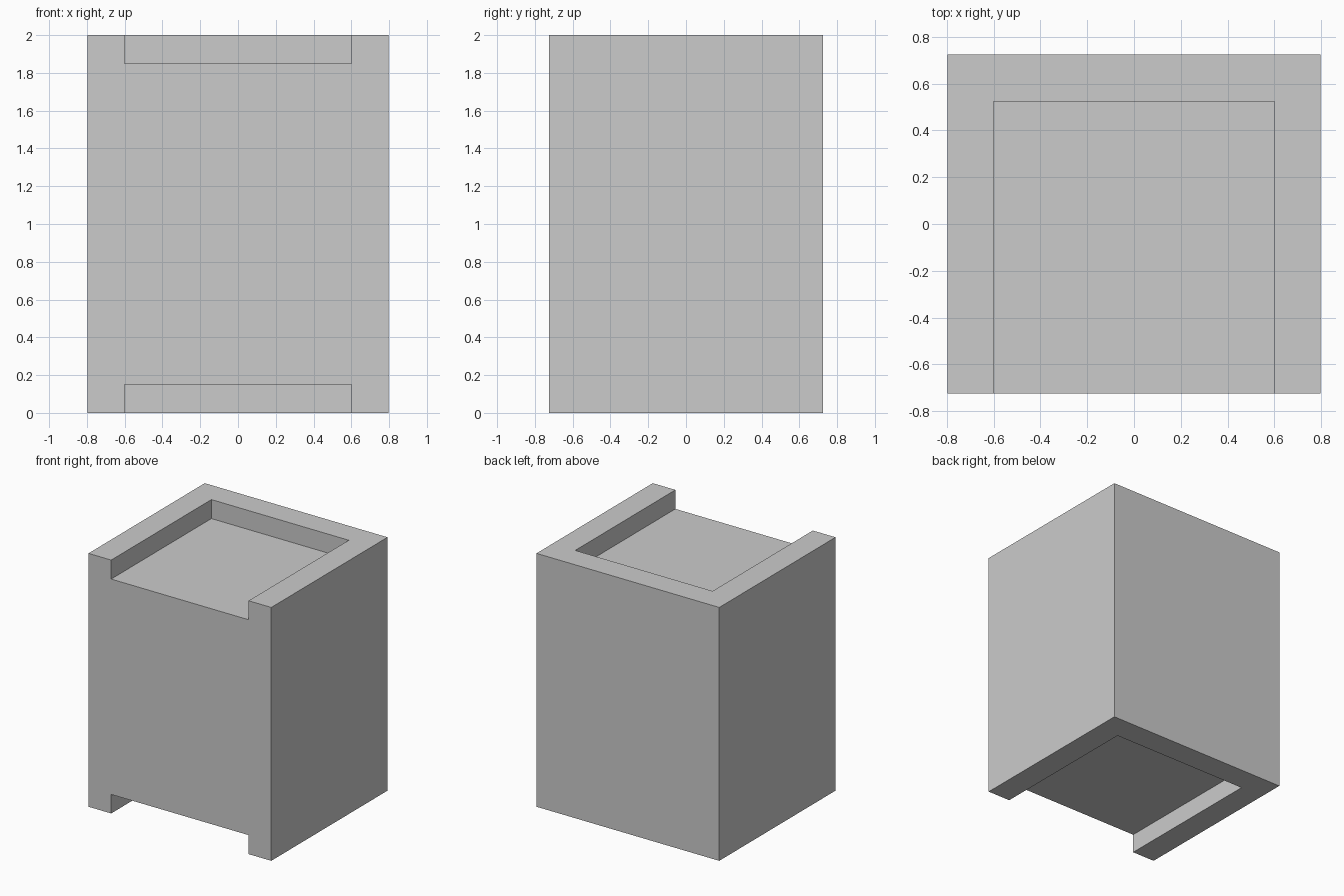
import bpy

if "Cube" in bpy.data.objects:
    bpy.data.objects.remove(bpy.data.objects["Cube"])

W, D, H = 1.596, 1.45, 2.0    # overall size
WALL, DEPTH = 0.2, 0.15       # rim thickness and recess depth
OVER = 0.1                    # how far the cutters stick out


def box(name, x, y, z):
    """Box from (min, max) ranges along each axis."""
    bpy.ops.mesh.primitive_cube_add(size=1)
    ob = bpy.context.object
    ob.name = name
    for v in ob.data.vertices:
        v.co = [lo if c < 0 else hi for c, (lo, hi) in zip(v.co, (x, y, z))]
    return ob


# Solid block
body = box("cabinet_body", (-W / 2, W / 2), (-D / 2, D / 2), (0, H))

# Recesses in the top and underside, open at the front
for name, z in (("top_recess", (H - DEPTH, H + OVER)),
                ("bottom_recess", (-OVER, DEPTH))):
    cutter = box(name, (-0.6, 0.6), (-D / 2 - OVER, D / 2 - WALL), z)
    cutter.hide_render = True
    mod = body.modifiers.new(name, 'BOOLEAN')
    mod.operation = 'DIFFERENCE'
    mod.solver = 'EXACT'
    mod.object = cutter
    bpy.context.view_layer.objects.active = body
    bpy.ops.object.modifier_apply(modifier=name)
    bpy.data.objects.remove(cutter)
